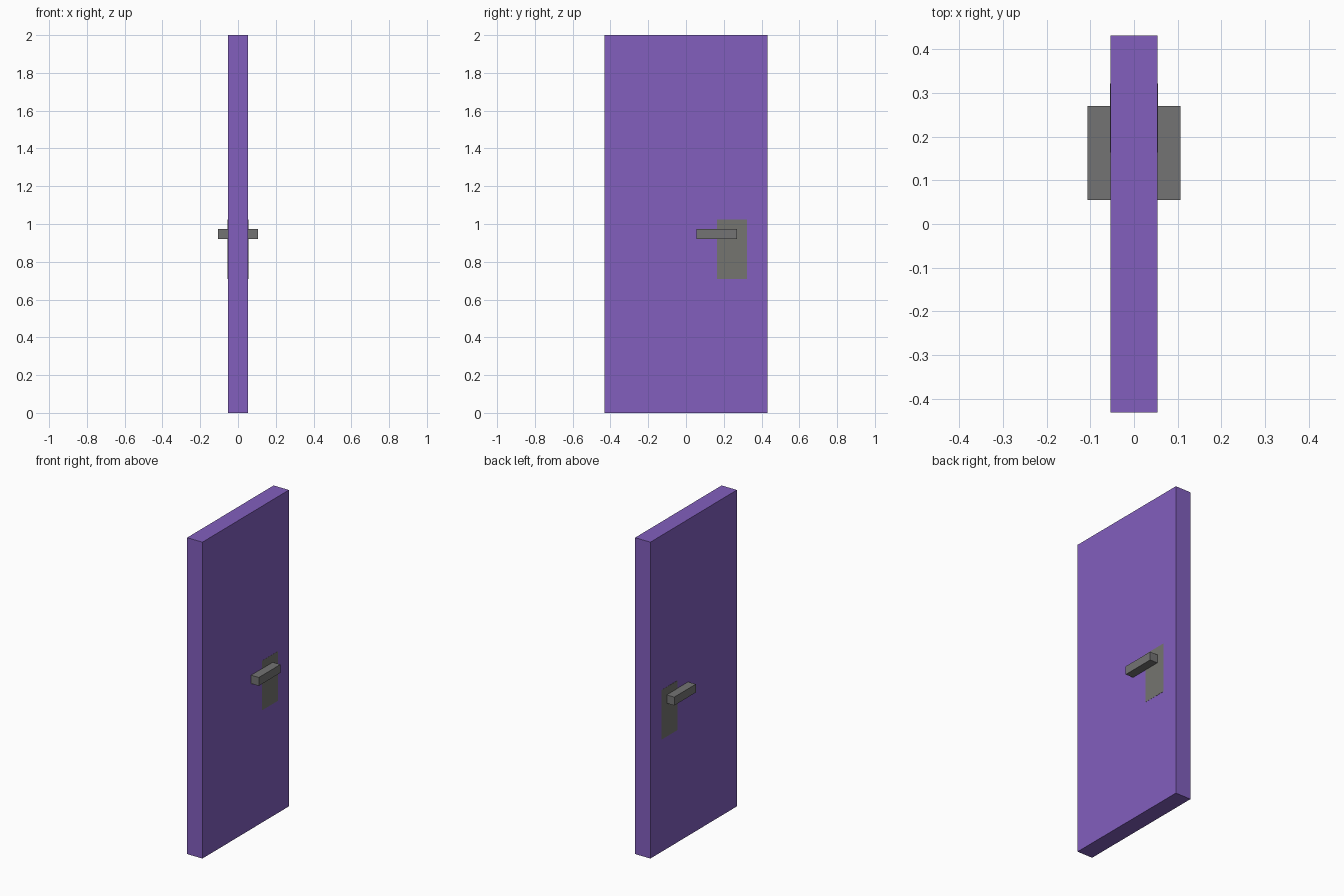
import bpy
import bmesh
from mathutils import Vector

cube = bpy.data.objects.get("Cube")
if cube:
    bpy.data.objects.remove(cube, do_unlink=True)


def material(name, rgb):
    mat = bpy.data.materials.new(name)
    mat.use_nodes = True
    mat.diffuse_color = (*rgb, 1)
    mat.node_tree.nodes["Principled BSDF"].inputs["Base Color"].default_value = (*rgb, 1)
    return mat


def box(name, low, high, mat):
    """Box between two opposite corners."""
    low, high = Vector(low), Vector(high)
    bm = bmesh.new()
    bmesh.ops.create_cube(bm, size=1)
    bmesh.ops.scale(bm, vec=high - low, verts=bm.verts)
    bmesh.ops.translate(bm, vec=(low + high) / 2, verts=bm.verts)
    mesh = bpy.data.meshes.new(name)
    bm.to_mesh(mesh)
    bm.free()
    mesh.materials.append(mat)
    obj = bpy.data.objects.new(name, mesh)
    bpy.context.collection.objects.link(obj)
    return obj


purple = material("purple paint", (0.223, 0.114, 0.515))
grey = material("grey metal", (0.174, 0.174, 0.174))
plate_grey = material("plate grey", (0.178, 0.178, 0.162))

HALF = 0.0535  # half the door thickness

# Door slab
box("door_panel", (-HALF, -0.432, 0), (HALF, 0.432, 2), purple)

# Lock plate and lever handle on each face
for side, s in (("left", 1), ("right", -1)):
    def span(a, b):
        return sorted((s * a, s * b))

    x0, x1 = span(HALF - 0.001, HALF + 0.001)
    box(side + "_lock_plate", (x0, 0.164, 0.71), (x1, 0.322, 1.023), plate_grey)
    x0, x1 = span(HALF, 0.107)
    box(side + "_handle", (x0, 0.055, 0.92), (x1, 0.27, 0.973), grey)
